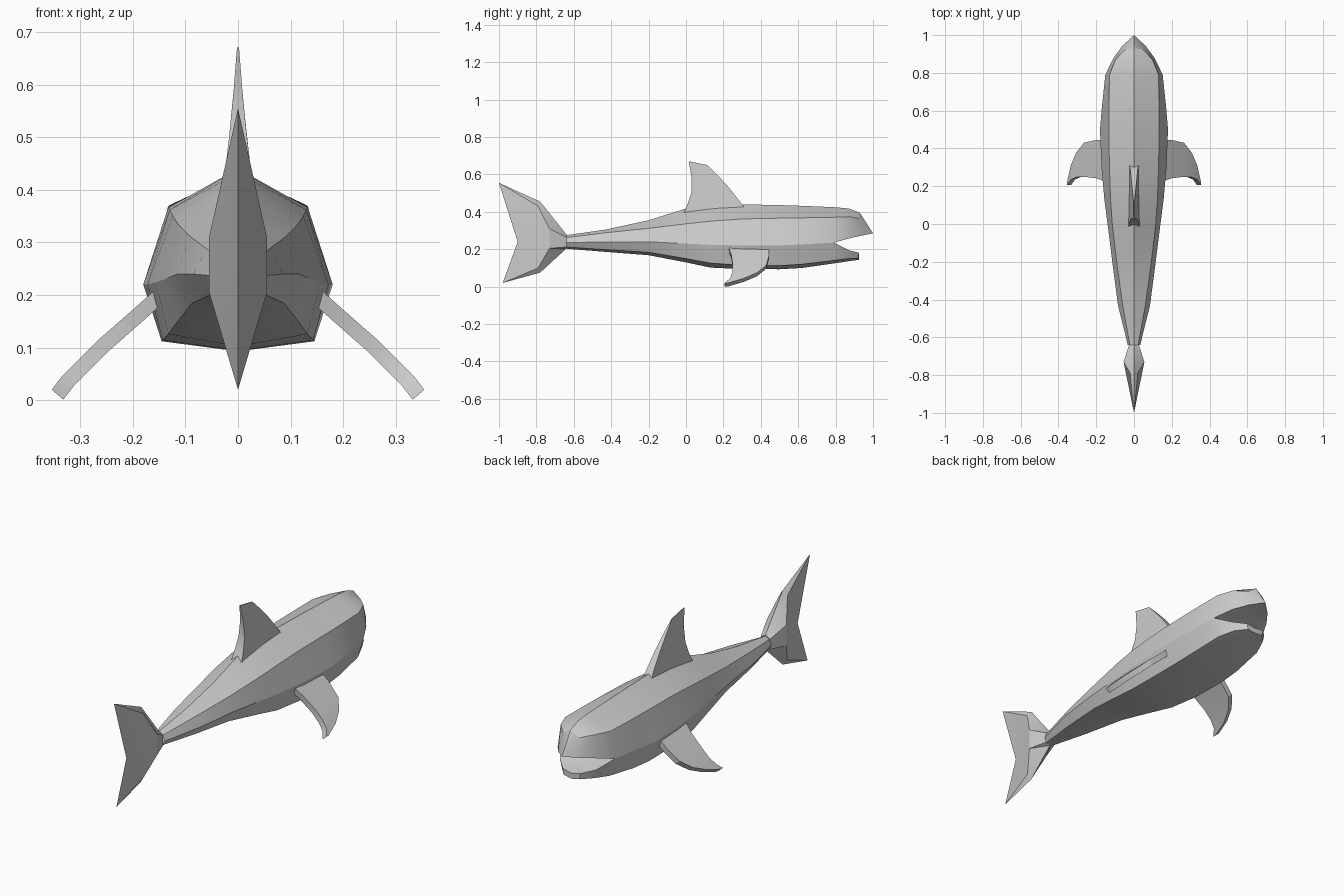
import bpy, bmesh, math

if "Cube" in bpy.data.objects:
    bpy.data.objects.remove(bpy.data.objects["Cube"])

grey = bpy.data.materials.new("light_grey")
grey.diffuse_color = (0.6, 0.6, 0.6, 1)
grey.use_nodes = True
grey.node_tree.nodes["Principled BSDF"].inputs["Base Color"].default_value = grey.diffuse_color


def finish(name, bm):
    """Weld, clean and smooth a mesh, then make it an object."""
    bmesh.ops.remove_doubles(bm, verts=bm.verts, dist=0.0005)
    bmesh.ops.dissolve_degenerate(bm, edges=bm.edges, dist=0.0005)
    bmesh.ops.recalc_face_normals(bm, faces=bm.faces)
    mesh = bpy.data.meshes.new(name)
    bm.to_mesh(mesh)
    bm.free()
    mesh.materials.append(grey)
    ob = bpy.data.objects.new(name, mesh)
    bpy.context.collection.objects.link(ob)
    bpy.ops.object.select_all(action='DESELECT')
    ob.select_set(True)
    bpy.context.view_layer.objects.active = ob
    bpy.ops.object.shade_smooth_by_angle(angle=math.radians(25))


def add_face(bm, pts):
    unique = list(dict.fromkeys(pts))
    if len(unique) > 2:
        bm.faces.new([bm.verts.new(p) for p in unique])


def half_loft(bm, rows, cap=False):
    """Skin rows of points on the right side and repeat them on the left."""
    for s in (1, -1):
        r = [[(s * x, y, z) for x, y, z in row] for row in rows]
        for a, b in zip(r, r[1:]):
            for i in range(len(a) - 1):
                add_face(bm, (a[i], a[i + 1], b[i + 1], b[i]))
        if cap:
            add_face(bm, r[-1])


def ring_loft(bm, rings):
    """Skin closed rings and cap both ends."""
    for a, b in zip(rings, rings[1:]):
        for i in range(len(a)):
            j = (i + 1) % len(a)
            add_face(bm, (a[i], a[j], b[j], b[i]))
    add_face(bm, rings[0])
    add_face(bm, rings[-1])


# Body: y, ridge z, shoulder x z, side x z, belly edge x z, keel z
stations = [
    (-0.64, .275, .022, .262, .033, .235, .022, .212, .203),
    (-0.43, .305, .060, .288, .085, .240, .058, .198, .186),
    (-0.20, .355, .092, .312, .115, .240, .088, .184, .168),
    (0.00, .418, .115, .336, .140, .230, .115, .150, .130),
    (0.13, .432, .124, .350, .157, .224, .132, .126, .102),
    (0.30, .440, .130, .362, .172, .220, .143, .114, .094),
    (0.50, .436, .133, .366, .180, .220, .145, .112, .093),
    (0.62, .432, .133, .368, .170, .226, .140, .120, .100),
    (0.79, .425, .130, .371, .152, .235, .122, .140, .124),
]
bm = bmesh.new()
half_loft(bm, [[(0, y, t), (sx, y, sz), (mx, y, mz), (lx, y, lz), (0, y, b)]
               for y, t, sx, sz, mx, mz, lx, lz, b in stations])
throat = (0, .74, .23)
# Upper jaw and snout
tip = (0, 1.0, .285)
half_loft(bm, [
    [(0, .79, .425), (.130, .79, .371), (.152, .79, .235), throat],
    [(0, .87, .418), (.098, .87, .374), (.108, .88, .260), (0, .87, .270)],
    [(0, .93, .395), (.045, .925, .365), (.060, .945, .274), (0, .945, .282)],
    [tip] * 4])
# Lower jaw
half_loft(bm, [
    [throat, (.152, .79, .235), (.122, .79, .140), (0, .79, .124)],
    [(0, .87, .182), (.102, .87, .195), (.090, .87, .150), (0, .87, .136)],
    [(0, .925, .172), (.050, .922, .182), (.045, .922, .152), (0, .925, .144)]], cap=True)
finish("body", bm)

# Tail fluke: thick at the root, sharp along its rim
bm = bmesh.new()
up, mid_up = (0, -1.0, .555), (0, -.78, .455)
low, mid_low = (0, -.98, .02), (0, -.78, .075)
notch = (0, -.9, .24)
root_top, root_low = (0, -.64, .280), (0, -.64, .203)
for s in (1, -1):
    rt, rl = (s * .026, -.64, .265), (s * .026, -.64, .212)
    a, b = (s * .055, -.73, .31), (s * .055, -.73, .205)
    c, d = (s * .020, -.79, .43), (s * .018, -.79, .10)
    for f in ((root_top, rt, a), (root_top, a, c, mid_up), (mid_up, c, up),
              (a, notch, up, c), (rt, rl, b, a), (a, b, notch),
              (b, d, low, notch), (mid_low, low, d), (root_low, mid_low, d, b),
              (root_low, b, rl), (root_top, root_low, rl, rt)):
        add_face(bm, f)
finish("tail_fluke", bm)

# Dorsal fin: rear y z, front y z, half thickness
bm = bmesh.new()
ring_loft(bm, [[(-w, y0, z0), (w, y0, z0), (w * .8, y1, z1), (-w * .8, y1, z1)]
               for y0, z0, y1, z1, w in (
                   (-.012, .395, .31, .425, .029), (.008, .44, .285, .46, .024),
                   (.028, .50, .225, .535, .017), (.030, .58, .165, .60, .009),
                   (.015, .67, .115, .65, .002))])
finish("dorsal_fin", bm)

# Side fins: swept, curved blades pointing down and out
blade = [(.150, .217, .445, .225), (.200, .172, .445, .242), (.265, .115, .430, .250),
         (.305, .075, .380, .248), (.335, .045, .310, .235), (.354, .020, .225, .207)]
for s, side in ((1, "right"), (-1, "left")):
    bm = bmesh.new()
    ring_loft(bm, [[(s * x, lead, z), (s * x, trail, z),
                    (s * (x - .022), trail, z - .019), (s * (x - .022), lead, z - .019)]
                   for x, z, lead, trail in blade])
    finish(side + "_side_fin", bm)
